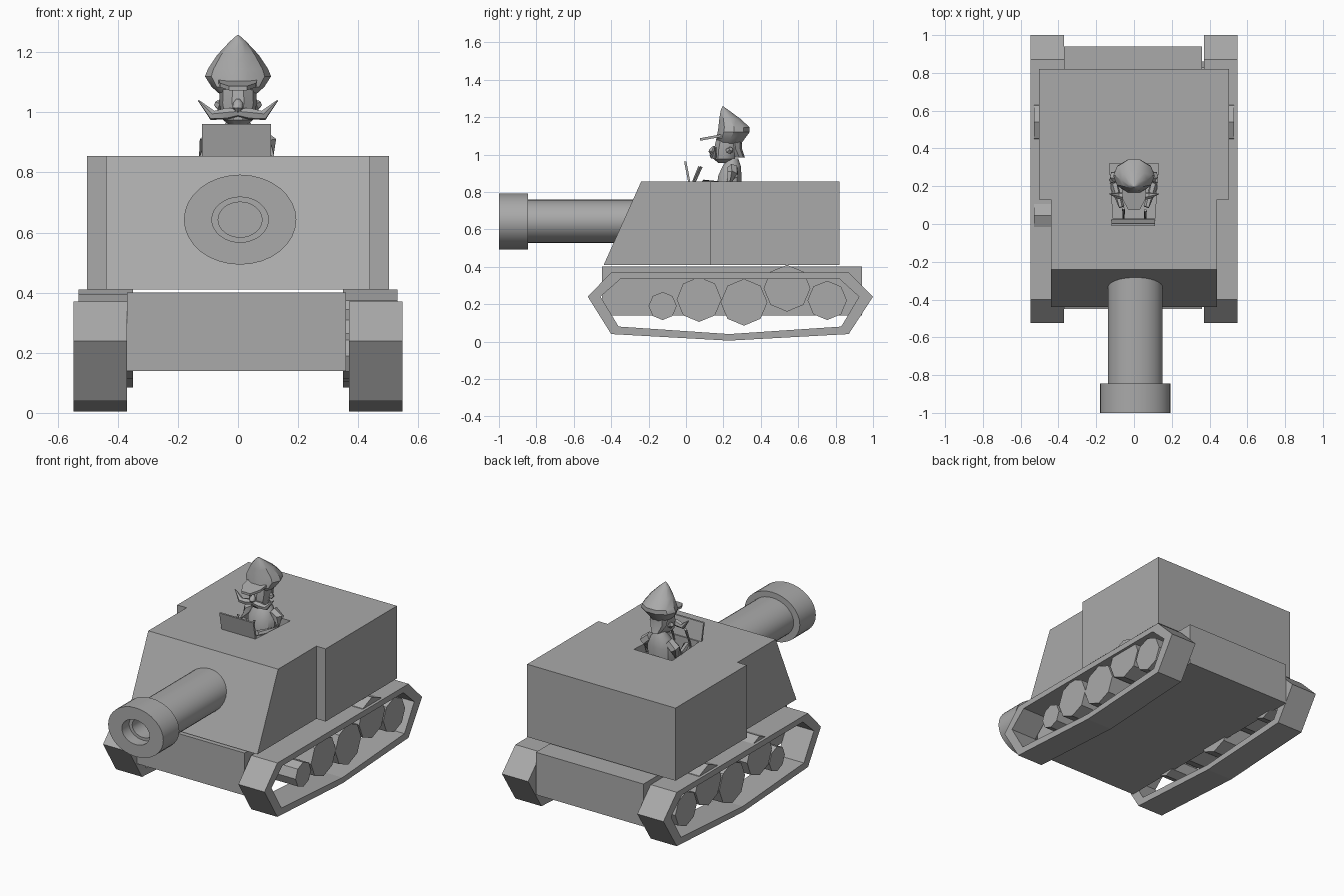
import bpy, bmesh, math
from mathutils import Vector

if "Cube" in bpy.data.objects:
    bpy.data.objects.remove(bpy.data.objects["Cube"])

grey = bpy.data.materials.new("plain grey")
grey.diffuse_color = (0.4, 0.4, 0.4, 1)
grey.use_nodes = True
grey.node_tree.nodes["Principled BSDF"].inputs["Base Color"].default_value = grey.diffuse_color


def finish(name, bm, smooth=False):
    bmesh.ops.recalc_face_normals(bm, faces=bm.faces)
    me = bpy.data.meshes.new(name)
    bm.to_mesh(me)
    bm.free()
    me.materials.append(grey)
    ob = bpy.data.objects.new(name, me)
    bpy.context.collection.objects.link(ob)
    if smooth:
        bpy.ops.object.select_all(action='DESELECT')
        ob.select_set(True)
        bpy.context.view_layer.objects.active = ob
        bpy.ops.object.shade_smooth_by_angle(angle=math.radians(35))
    return ob


def skin(name, rings, caps=True, closed=False, smooth=False):
    """Bridge a list of equal-length point rings."""
    bm = bmesh.new()
    vs = [[bm.verts.new(p) for p in r] for r in rings]
    n = len(vs[0])
    pairs = list(zip(vs, vs[1:])) + ([(vs[-1], vs[0])] if closed else [])
    for a, b in pairs:
        for i in range(n):
            j = (i + 1) % n
            bm.faces.new((a[i], a[j], b[j], b[i]))
    if caps and not closed:
        bm.faces.new(vs[0])
        bm.faces.new(vs[-1])
    return finish(name, bm, smooth)


def box(name, x0, x1, y0, y1, z0, z1):
    return skin(name, [[(x0, y0, z), (x1, y0, z), (x1, y1, z), (x0, y1, z)] for z in (z0, z1)])


def loft(name, sections, n=10):
    """Stacked horizontal ellipses: (z, centre y, rx, ry)."""
    ang = [2 * math.pi * i / n for i in range(n)]
    return skin(name, [[(rx * math.cos(a), cy + ry * math.sin(a), z) for a in ang]
                       for z, cy, rx, ry in sections], smooth=True)


def tube(name, points, radii, n=6):
    """Tapered limb along a path."""
    pts = [Vector(p) for p in points]
    rings = []
    for i, p in enumerate(pts):
        d = (pts[min(i + 1, len(pts) - 1)] - pts[max(i - 1, 0)]).normalized()
        u = d.cross(Vector((0, 1, 0.3))).normalized()
        v = d.cross(u)
        rings.append([p + radii[i] * (u * math.cos(t) + v * math.sin(t))
                      for t in (2 * math.pi * k / n for k in range(n))])
    return skin(name, rings, smooth=True)


# Hull
box("hull", -0.37, 0.36, -0.45, 0.94, 0.14, 0.40)

# Casemate: stepped plan with a sloping front plate
def plan(front, z):
    half = [(0.44, front), (0.44, 0.13), (0.503, 0.13), (0.503, 0.82)]
    return [(x, y, z) for x, y in half] + [(-x, y, z) for x, y in reversed(half)]

casemate = skin("casemate", [plan(-0.44, 0.41), plan(-0.24, 0.855)])

# Hatch well cut in the roof
well = [(-0.11, 0.03), (0.11, 0.03), (0.13, 0.32), (-0.13, 0.32)]
cutter = skin("hatch_cutter", [[(x, y, z) for x, y in well] for z in (0.70, 0.95)])
cutter.hide_render = True
mod = casemate.modifiers.new("hatch", 'BOOLEAN')
mod.operation, mod.solver, mod.object = 'DIFFERENCE', 'EXACT', cutter
bpy.context.view_layer.objects.active = casemate
bpy.ops.object.modifier_apply(modifier=mod.name)
bpy.data.objects.remove(cutter)

# Windscreen and control levers
skin("windscreen", [[(x, 0.012, 0.85), (x, 0.024, 0.85), (x, 0.002, 0.962), (x, -0.010, 0.962)]
                    for x in (-0.12, 0.11)])
for x, y in ((-0.055, 0.05), (0.06, 0.04)):
    tube("control_lever", [(x, y - 0.03, 0.76), (x, y, 0.86), (x, y + 0.032, 0.935)],
         [0.006, 0.006, 0.008])

# Gun: oval barrel, muzzle collar and stepped bore
profile = [(-0.28, 0.145), (-0.845, 0.145), (-0.845, 0.187), (-1.0, 0.187),
           (-1.0, 0.094), (-0.93, 0.094), (-0.93, 0.073), (-0.78, 0.073)]
profile[0] = (-0.20, 0.145)
turn = [2 * math.pi * i / 32 for i in range(32)]
skin("gun", [[(0.007 + r * math.cos(a), y, 0.643 + 0.8 * r * math.sin(a)) for a in turn]
             for y, r in profile], smooth=True)

# Tracks: hollow belts
outer = [(-0.525, 0.24), (-0.40, 0.37), (0.87, 0.37), (1.0, 0.24),
         (0.87, 0.04), (0.23, 0.005), (-0.40, 0.04)]
inner = [(-0.457, 0.24), (-0.35, 0.335), (0.82, 0.335), (0.925, 0.24),
         (0.83, 0.08), (0.23, 0.04), (-0.36, 0.08)]
wheels = [(-0.125, 0.19, 0.075), (0.07, 0.225, 0.12), (0.31, 0.21, 0.125),
          (0.54, 0.285, 0.125), (0.755, 0.22, 0.105)]
for s, side in ((1, "right"), (-1, "left")):
    skin(side + "_track", [[(s * x, y, z) for y, z in ring] for x, ring in
                           ((0.37, outer), (0.547, outer), (0.547, inner), (0.37, inner))],
         closed=True)
    # Octagonal road wheels
    for i, (y, z, r) in enumerate(wheels):
        if s < 0 and i == 1:
            y, z = 0.045, 0.275
        skin(side + "_wheel", [[(s * x, y + r * math.sin(k * math.pi / 4),
                                 z + r * math.cos(k * math.pi / 4)) for k in range(8)]
                               for x in (0.35, 0.53)])

# Driver: torso, head and hair
loft("driver_torso", [(0.70, 0.23, 0.07, 0.06), (0.82, 0.23, 0.085, 0.07),
                      (0.89, 0.235, 0.085, 0.065), (0.94, 0.245, 0.06, 0.05),
                      (0.98, 0.25, 0.03, 0.03)])
loft("driver_head", [(0.955, 0.20, 0.025, 0.03), (0.975, 0.205, 0.05, 0.058),
                     (1.03, 0.215, 0.063, 0.068), (1.09, 0.225, 0.06, 0.065)])
loft("driver_hair", [(0.985, 0.285, 0.03, 0.03), (1.03, 0.265, 0.055, 0.035),
                     (1.08, 0.26, 0.06, 0.04)], 8)
# Pointed cap
loft("driver_cap", [(1.06, 0.235, 0.06, 0.065), (1.085, 0.238, 0.088, 0.08),
                    (1.12, 0.255, 0.110, 0.090), (1.145, 0.257, 0.100, 0.088),
                    (1.19, 0.235, 0.070, 0.060), (1.235, 0.208, 0.028, 0.024),
                    (1.257, 0.197, 0.003, 0.003)])
# Cap peak
brim = [(-0.065, 0.20), (-0.06, 0.13), (-0.03, 0.075), (0.03, 0.075), (0.06, 0.13), (0.065, 0.20)]
skin("cap_peak", [[(x, y, 1.06 + 0.18 * y + d) for x, y in brim] for d in (0, 0.014)])
# Nose
loft("nose", [(1.0, 0.14, 0.008, 0.008), (1.015, 0.138, 0.018, 0.018),
              (1.03, 0.142, 0.017, 0.016), (1.045, 0.15, 0.006, 0.006)], 8)
for s in (1, -1):
    # Upswept moustache, ears and arms
    tube("moustache", [(0, 0.145, 1.0), (s * 0.04, 0.145, 0.995), (s * 0.085, 0.15, 0.99),
                       (s * 0.132, 0.16, 1.04)], [0.014, 0.02, 0.017, 0.002])
    tube("ear", [(s * 0.055, 0.23, 1.02), (s * 0.072, 0.24, 1.03)], [0.02, 0.012])
    tube("arm", [(s * 0.06, 0.25, 0.925), (s * 0.10, 0.25, 0.895), (s * 0.112, 0.22, 0.83),
                 (s * 0.065, 0.09, 0.85)], [0.03, 0.032, 0.024, 0.016])
